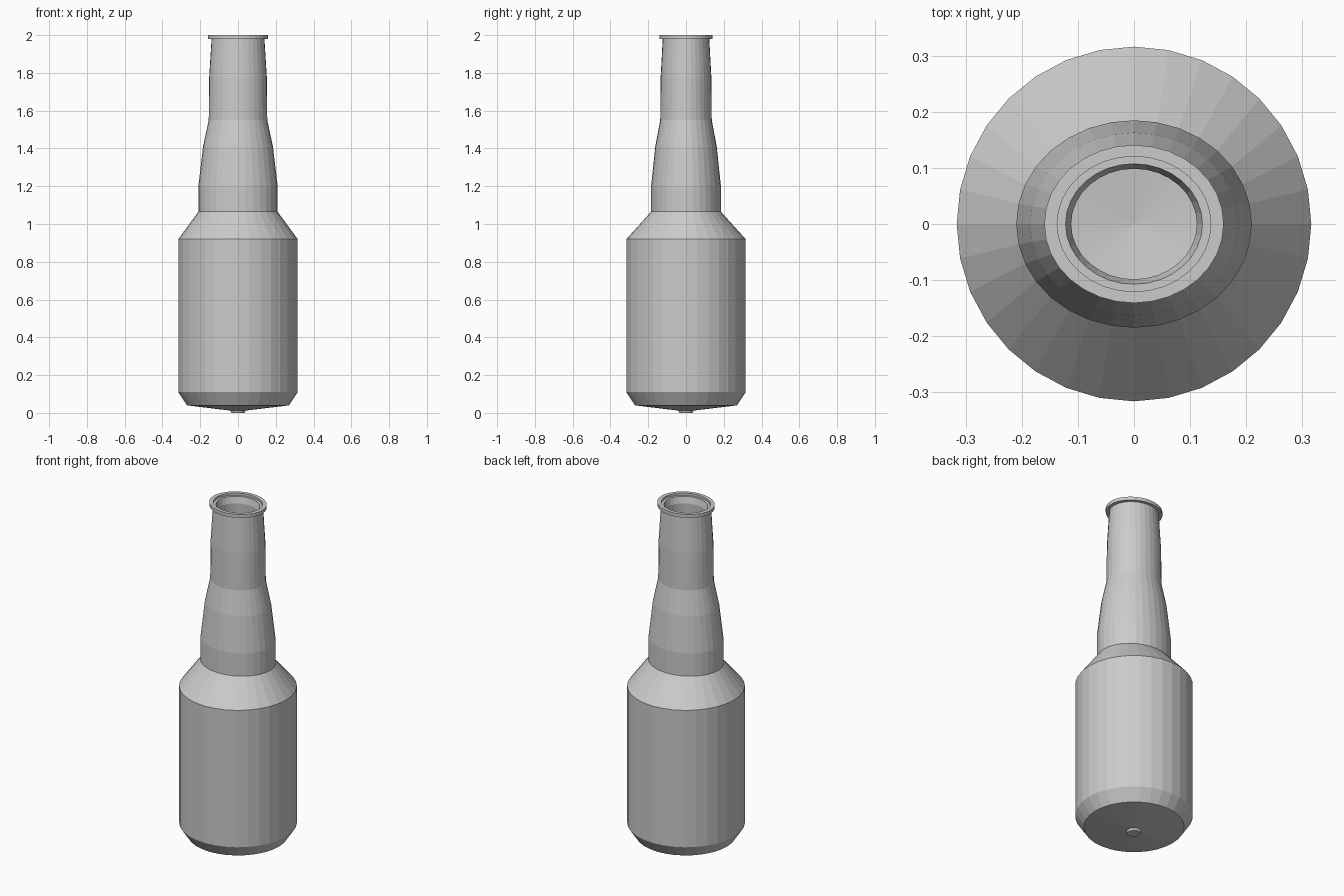
import bpy, bmesh, math

if "Cube" in bpy.data.objects:
    bpy.data.objects.remove(bpy.data.objects["Cube"])

SIDES = 32
OVAL = 0.88  # depth / width of the neck

# Outer shell, from the base up: (x radius, y radius, z)
outer = [
    (0.035, 0.035, 0.0), (0.04, 0.04, 0.012),
    (0.27, 0.27, 0.04), (0.316, 0.316, 0.11), (0.316, 0.316, 0.92),
]
outer += [(r, r * OVAL, z) for r, z in [
    (0.21, 1.065), (0.21, 1.20), (0.185, 1.41), (0.155, 1.55),
    (0.153, 1.77), (0.14, 1.98)]]

# Rim flange with its stepped mouth
rim = [(r, r * OVAL, z) for r, z in [
    (0.16, 1.98), (0.16, 2.0), (0.137, 2.0), (0.137, 1.987),
    (0.122, 1.987), (0.112, 1.95)]]

# Inner wall, from the mouth down to the floor
inner = [(r, r * OVAL, z) for r, z in [
    (0.125, 1.77), (0.128, 1.55), (0.157, 1.40), (0.182, 1.20), (0.182, 1.05)]]
inner += [(0.288, 0.288, 0.905), (0.288, 0.288, 0.12), (0.255, 0.255, 0.07)]


def loft(name, rings, floor_z):
    bm = bmesh.new()
    loops = []
    for rx, ry, z in rings:
        loops.append([bm.verts.new((rx * math.cos(2 * math.pi * i / SIDES),
                                    ry * math.sin(2 * math.pi * i / SIDES), z))
                      for i in range(SIDES)])
    for a, b in zip(loops, loops[1:]):
        for i in range(SIDES):
            j = (i + 1) % SIDES
            bm.faces.new((a[i], a[j], b[j], b[i]))
    # Flat nub under the base, shallow cone for the inside floor
    bm.faces.new(loops[0][::-1])
    tip = bm.verts.new((0, 0, floor_z))
    for i in range(SIDES):
        bm.faces.new((loops[-1][i], loops[-1][(i + 1) % SIDES], tip))
    bmesh.ops.recalc_face_normals(bm, faces=bm.faces)
    mesh = bpy.data.meshes.new(name)
    bm.to_mesh(mesh)
    bm.free()
    obj = bpy.data.objects.new(name, mesh)
    bpy.context.collection.objects.link(obj)
    return obj


loft("bottle", outer + rim + inner, 0.04)
